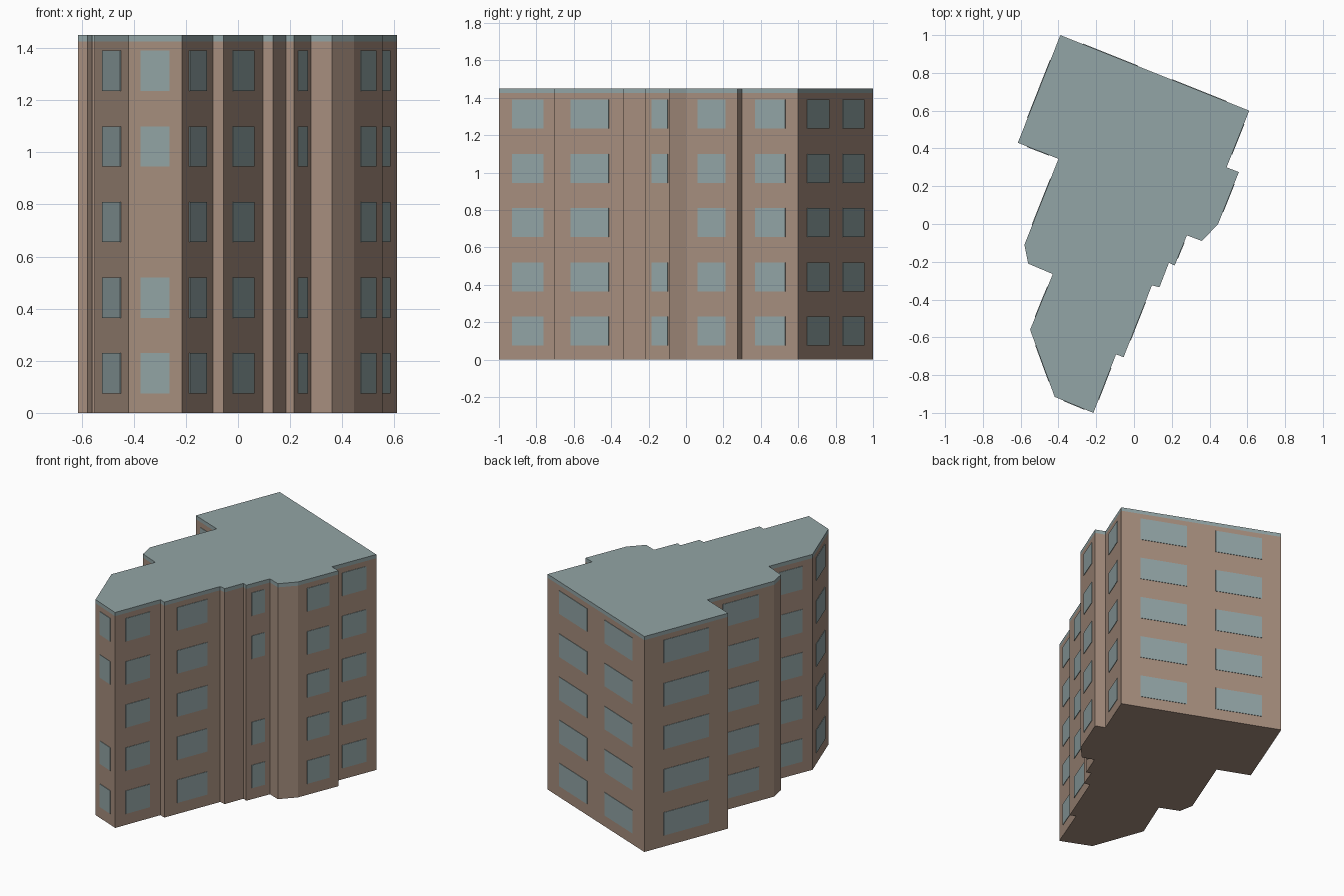
import bpy, bmesh
from mathutils import Vector

old = bpy.data.objects.get("Cube")
if old:
    bpy.data.objects.remove(old)


def make_material(name, rgb):
    mat = bpy.data.materials.new(name)
    mat.use_nodes = True
    colour = [(c / 255) ** 2.2 for c in rgb] + [1]
    mat.diffuse_color = colour
    mat.node_tree.nodes["Principled BSDF"].inputs["Base Color"].default_value = colour
    return mat


def add_object(name, bm, materials):
    bmesh.ops.recalc_face_normals(bm, faces=bm.faces)
    mesh = bpy.data.meshes.new(name)
    bm.to_mesh(mesh)
    bm.free()
    for mat in materials:
        mesh.materials.append(mat)
    obj = bpy.data.objects.new(name, mesh)
    bpy.context.collection.objects.link(obj)
    return obj


wall_mat = make_material("brown plaster", (165, 141, 125))
glass_mat = make_material("grey teal", (145, 163, 164))

HEIGHT, BAND = 1.45, 1.425
PLATE = 0.003

# Footprint, clockwise seen from above, starting at the back corner
footprint = [Vector(p) for p in (
    (-.39, 1), (.61, .6), (.49, .3), (.555, .275), (.445, 0), (.36, -.09),
    (.28, -.06), (.215, -.22), (.185, -.205), (.135, -.335), (.095, -.325),
    (-.055, -.705), (-.095, -.69), (-.215, -1), (-.42, -.915), (-.55, -.56),
    (-.43, -.265), (-.56, -.21), (-.58, -.11), (-.4, .345), (-.615, .43))]


def prism(name, bottom, top, mat):
    bm = bmesh.new()
    base = bm.faces.new([bm.verts.new((p.x, p.y, bottom)) for p in footprint])
    ext = bmesh.ops.extrude_face_region(bm, geom=[base], use_keep_orig=True)
    moved = [v for v in ext["geom"] if isinstance(v, bmesh.types.BMVert)]
    bmesh.ops.translate(bm, verts=moved, vec=(0, 0, top - bottom))
    return add_object(name, bm, [mat])


# Wall block and flat roof slab
prism("walls", 0, BAND, wall_mat)
prism("roof", BAND, HEIGHT, glass_mat)


def add_plate(bm, p, q, out, low, high):
    """Thin window plate on the wall line from p to q."""
    rings = []
    for shift in (-PLATE, PLATE):
        a, b = p + out * shift, q + out * shift
        rings.append([bm.verts.new((*c, z)) for c, z in
                      ((a, low), (b, low), (b, high), (a, high))])
    back, front = rings
    bm.faces.new(back)
    bm.faces.new(front)
    for i in range(4):
        j = (i + 1) % 4
        bm.faces.new((back[i], back[j], front[j], front[i]))


# Windows: one per storey on each wide wall, two on the widest
no_middle_row = {6, 13}
windows = bmesh.new()
for i, p in enumerate(footprint):
    q = footprint[(i + 1) % len(footprint)]
    run = q - p
    if run.length < .16:
        continue
    out = Vector((-run.y, run.x)).normalized()
    spans = [(.12, .41), (.59, .88)] if run.length > .9 else [(.23, .77)]
    for storey in range(5):
        if storey == 2 and i in no_middle_row:
            continue
        low = .075 + .29 * storey
        for s, t in spans:
            add_plate(windows, p + run * s, p + run * t, out, low, low + .155)
add_object("windows", windows, [glass_mat])
